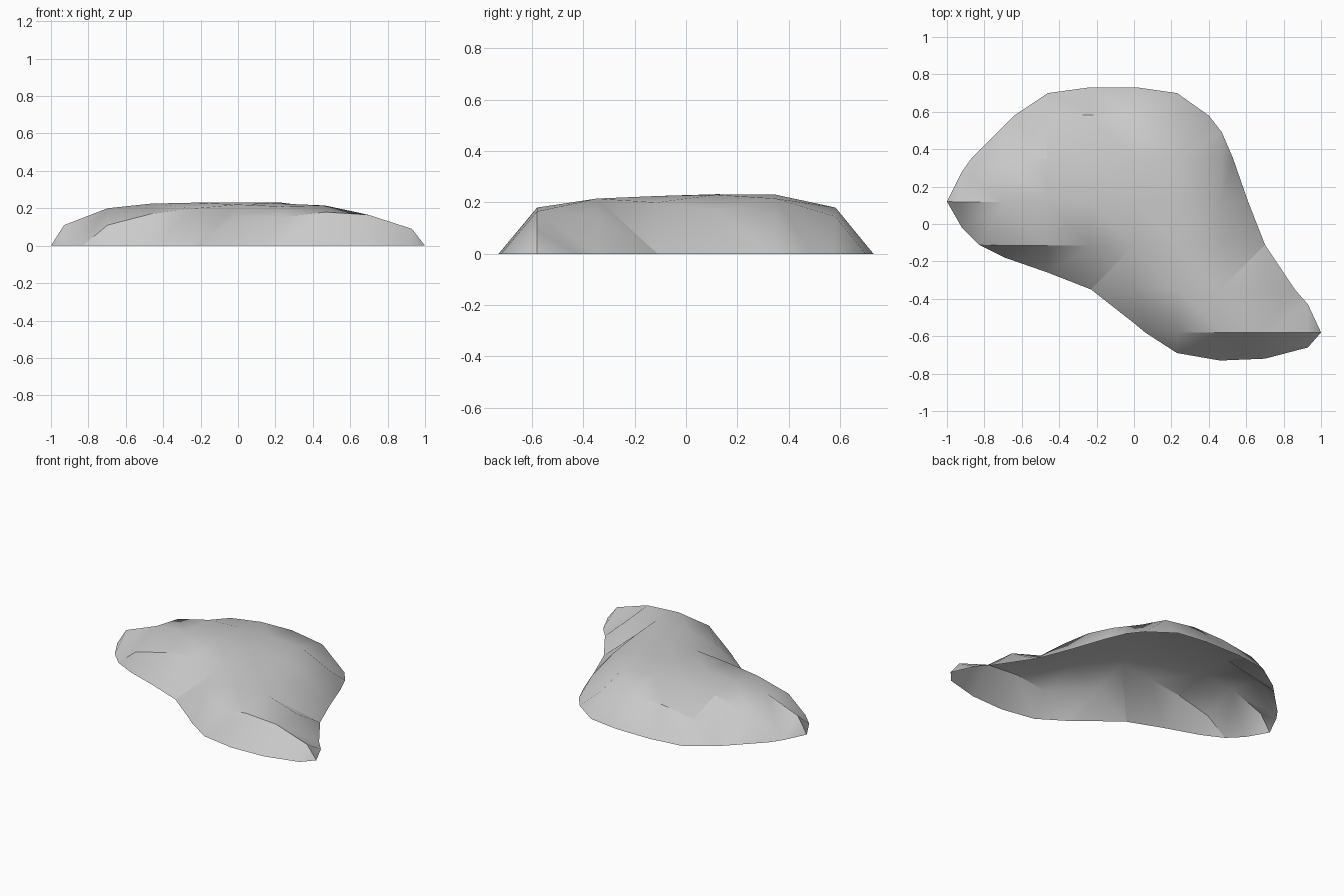
import bpy
import bmesh
from mathutils import Vector
from mathutils.geometry import delaunay_2d_cdt

# Remove the default cube
default_cube = bpy.data.objects.get("Cube")
if default_cube:
    bpy.data.objects.remove(default_cube, do_unlink=True)

# Ground outline of the mound, clockwise from the back, in hundredths of a unit
ground_outline = [
    (-46, 70), (-24, 73), (2, 73), (23, 70), (40, 58), (47, 49), (53, 35),
    (61, 12), (70, -11), (86, -35), (93, -43), (100, -58), (93, -66),
    (70, -72), (46, -73), (23, -69), (6, -58), (0, -53), (-23, -35),
    (-46, -26), (-69, -18), (-83, -11), (-92, -2), (-100, 12), (-92, 28),
    (-87, 35), (-69, 53), (-64, 58),
]

# Lattice rows from front to back: first column, then heights in hundredths
STEP = 0.2325
FRONT_ROW_Y = -0.58
height_rows = [
    (1, [15, 18, 16.5, 9]),
    (0, [15, 21, 21.5, 14.5]),
    (-3, [11, 17, 20, 22, 22.5, 20]),
    (-4, [11, 20, 22.5, 23, 23.2, 23, 17]),
    (-3, [16, 21.5, 22.8, 23, 21.5, 10.5]),
    (-2, [14, 17.5, 18, 14.5]),
]


def make_material(name, colour):
    material = bpy.data.materials.new(name)
    material.use_nodes = True
    material.diffuse_color = colour
    shader = material.node_tree.nodes["Principled BSDF"]
    shader.inputs["Base Color"].default_value = colour
    shader.inputs["Roughness"].default_value = 0.9
    return material


def collect_points():
    """Outline points lie on the ground, lattice points carry the hill."""
    points = [Vector((x, y, 0)) / 100 for x, y in reversed(ground_outline)]
    for row, (first_column, heights) in enumerate(height_rows):
        for offset, height in enumerate(heights):
            column = first_column + offset
            points.append(Vector((column * STEP,
                                  FRONT_ROW_Y + row * STEP,
                                  height / 100)))
    return points


def lattice_index(points, column, row):
    """Index of the point nearest to a lattice position."""
    target = Vector((column * STEP, FRONT_ROW_Y + row * STEP))
    return min(range(len(points)),
               key=lambda i: (points[i].to_2d() - target).length)


def build_mound(name, material):
    points = collect_points()

    # Creases that fix the direction of the main slope facets
    crease_ends = [((-1, 1), (0, 2)), ((0, 1), (1, 0)), ((2, 1), (3, 2))]
    creases = [(lattice_index(points, *a), lattice_index(points, *b))
               for a, b in crease_ends]
    rim = list(range(len(ground_outline)))
    flat, _, faces, sources, _, _ = delaunay_2d_cdt(
        [p.to_2d() for p in points], creases, [rim], 1, 0.0001)

    # Lift the triangulated plan into an open shell
    bm = bmesh.new()
    verts = []
    for position, source in zip(flat, sources):
        height = points[source[0]].z if source else 0
        verts.append(bm.verts.new((position.x, position.y, height)))
    for face in faces:
        bm.faces.new([verts[i] for i in face])
    for face in bm.faces:
        face.normal_update()
        if face.normal.z < 0:
            face.normal_flip()

    mesh = bpy.data.meshes.new(name)
    bm.to_mesh(mesh)
    bm.free()
    mesh.materials.append(material)
    mound = bpy.data.objects.new(name, mesh)
    bpy.context.collection.objects.link(mound)
    return mound


# Low rounded mound with a lobe at the front left
mound = build_mound("mound_shell", make_material("stone_grey", (0.6, 0.6, 0.6, 1)))
bpy.ops.object.select_all(action="DESELECT")
mound.select_set(True)
bpy.context.view_layer.objects.active = mound
bpy.ops.object.shade_smooth_by_angle(angle=0.6)
